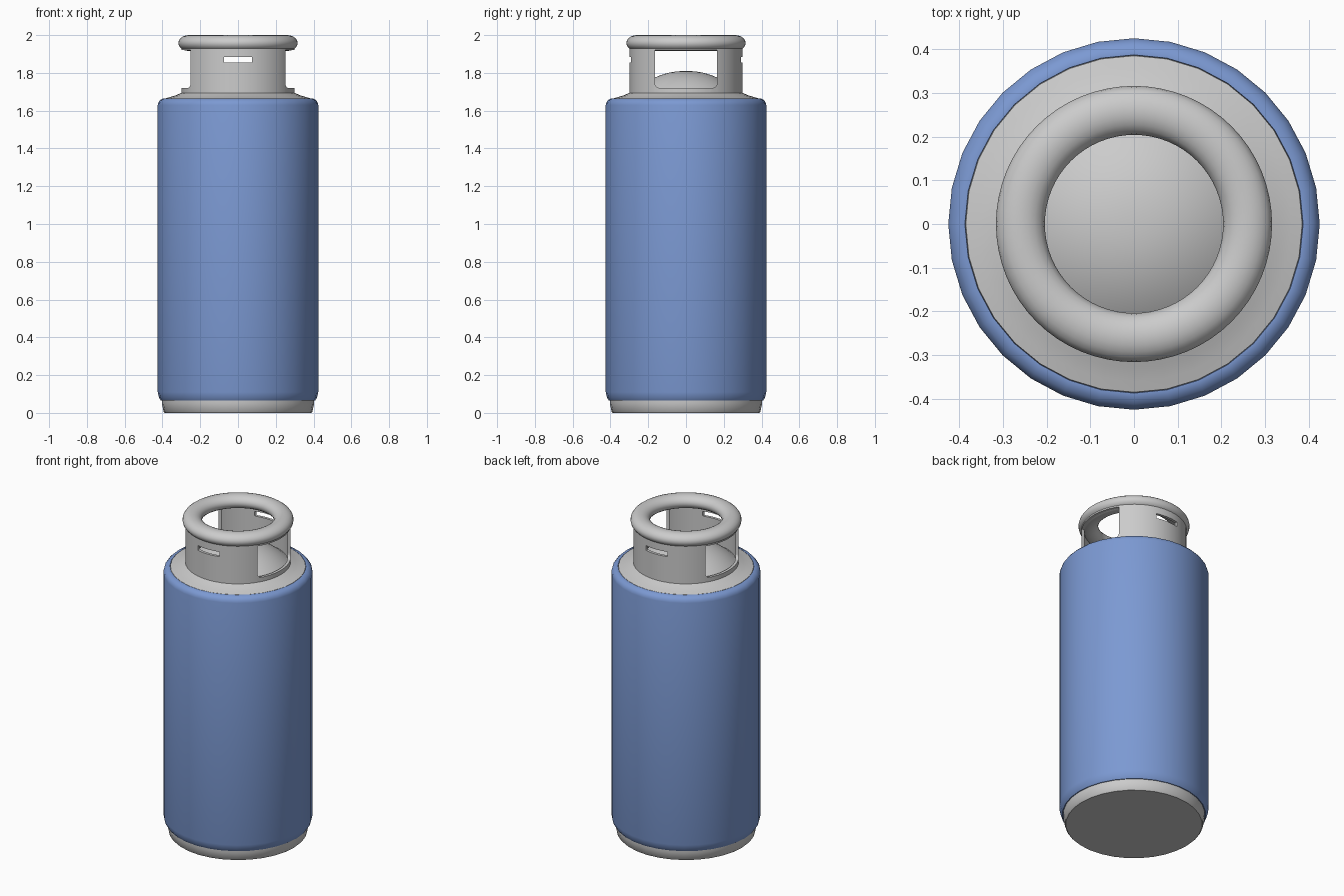
import bpy, bmesh, math

if "Cube" in bpy.data.objects:
    bpy.data.objects.remove(bpy.data.objects["Cube"])


def finish(obj, angle=35):
    bpy.ops.object.select_all(action='DESELECT')
    obj.select_set(True)
    bpy.context.view_layer.objects.active = obj
    bpy.ops.object.shade_smooth_by_angle(angle=math.radians(angle))


def lathe(name, profile, sides, closed=False):
    """Revolve (radius, z) points around z; radius 0 makes a pole."""
    bm = bmesh.new()
    rings = []
    for r, z in profile:
        if r == 0:
            rings.append([bm.verts.new((0, 0, z))] * sides)
        else:
            rings.append([bm.verts.new((r * math.sin(2 * math.pi * i / sides),
                                        r * math.cos(2 * math.pi * i / sides), z))
                          for i in range(sides)])
    pairs = list(zip(rings, rings[1:]))
    if closed:
        pairs.append((rings[-1], rings[0]))
    for a, b in pairs:
        for i in range(sides):
            j = (i + 1) % sides
            bm.faces.new(dict.fromkeys((a[i], a[j], b[j], b[i])))
    bmesh.ops.recalc_face_normals(bm, faces=bm.faces)
    mesh = bpy.data.meshes.new(name)
    bm.to_mesh(mesh)
    bm.free()
    obj = bpy.data.objects.new(name, mesh)
    bpy.context.collection.objects.link(obj)
    finish(obj)
    return obj


def cut(obj, size, z, radius):
    """Cut a rounded slot right through the part."""
    bpy.ops.mesh.primitive_cube_add(size=1, location=(0, 0, z))
    cutter = bpy.context.object
    cutter.name = "cutter"
    cutter.hide_render = True
    cutter.scale = size
    bpy.ops.object.transform_apply(location=False, rotation=False, scale=True)
    bm = bmesh.new()
    bm.from_mesh(cutter.data)
    long_axis = 0 if size[0] > size[1] else 1
    edges = [e for e in bm.edges
             if abs(e.verts[0].co[long_axis] - e.verts[1].co[long_axis]) > 0.1
             and e.verts[0].co.z < 0]
    bmesh.ops.bevel(bm, geom=edges, offset=radius, segments=4, profile=0.5,
                    affect='EDGES')
    bm.to_mesh(cutter.data)
    bm.free()
    mod = obj.modifiers.new("cut", 'BOOLEAN')
    mod.object = cutter
    mod.operation = 'DIFFERENCE'
    mod.solver = 'EXACT'
    bpy.context.view_layer.objects.active = obj
    bpy.ops.object.modifier_apply(modifier=mod.name)
    bpy.data.objects.remove(cutter)


# Blue sleeve with rolled top and bottom lips
body = lathe("cylinder_body", [
    (0.385, 0.065), (0.408, 0.065), (0.418, 0.08), (0.425, 0.11),
    (0.425, 1.63), (0.421, 1.645), (0.411, 1.657), (0.396, 1.665),
    (0.387, 1.665), (0.385, 1.655)], 32)
blue = bpy.data.materials.new("blue_paint")
blue.diffuse_color = (0.2, 0.32, 0.65, 1)
blue.use_nodes = True
blue.node_tree.nodes["Principled BSDF"].inputs["Base Color"].default_value = blue.diffuse_color
body.data.materials.append(blue)

# Foot with closed flat underside
lathe("base_foot", [(0, 0), (0.388, 0), (0.394, 0.006), (0.403, 0.05),
                    (0.403, 0.07), (0.38, 0.07)], 32)

# Sloping shoulder around the collar
lathe("shoulder", [(0.388, 1.65), (0.385, 1.665), (0.36, 1.672),
                   (0.33, 1.681), (0.31, 1.69), (0.28, 1.70)], 32)

# Domed tank top inside the collar
dome = [(0.29 * i / 10, 1.81 - 0.12 * (i / 10) ** 2.2) for i in range(11)]
lathe("tank_dome", dome, 64)

# Collar with side windows and narrow front and back slots
collar = lathe("collar", [(0.30, 1.67), (0.30, 1.95), (0.283, 1.95),
                          (0.283, 1.67)], 64, closed=True)
cut(collar, (1, 0.33, 0.20), 1.82, 0.025)
cut(collar, (0.15, 1, 0.03), 1.87, 0.004)
finish(collar)

# Rounded carrying ring
ring = [(0.26 + 0.056 * math.cos(2 * math.pi * i / 20),
         1.958 + 0.042 * math.sin(2 * math.pi * i / 20)) for i in range(20)]
lathe("handle_ring", ring, 64, closed=True)
